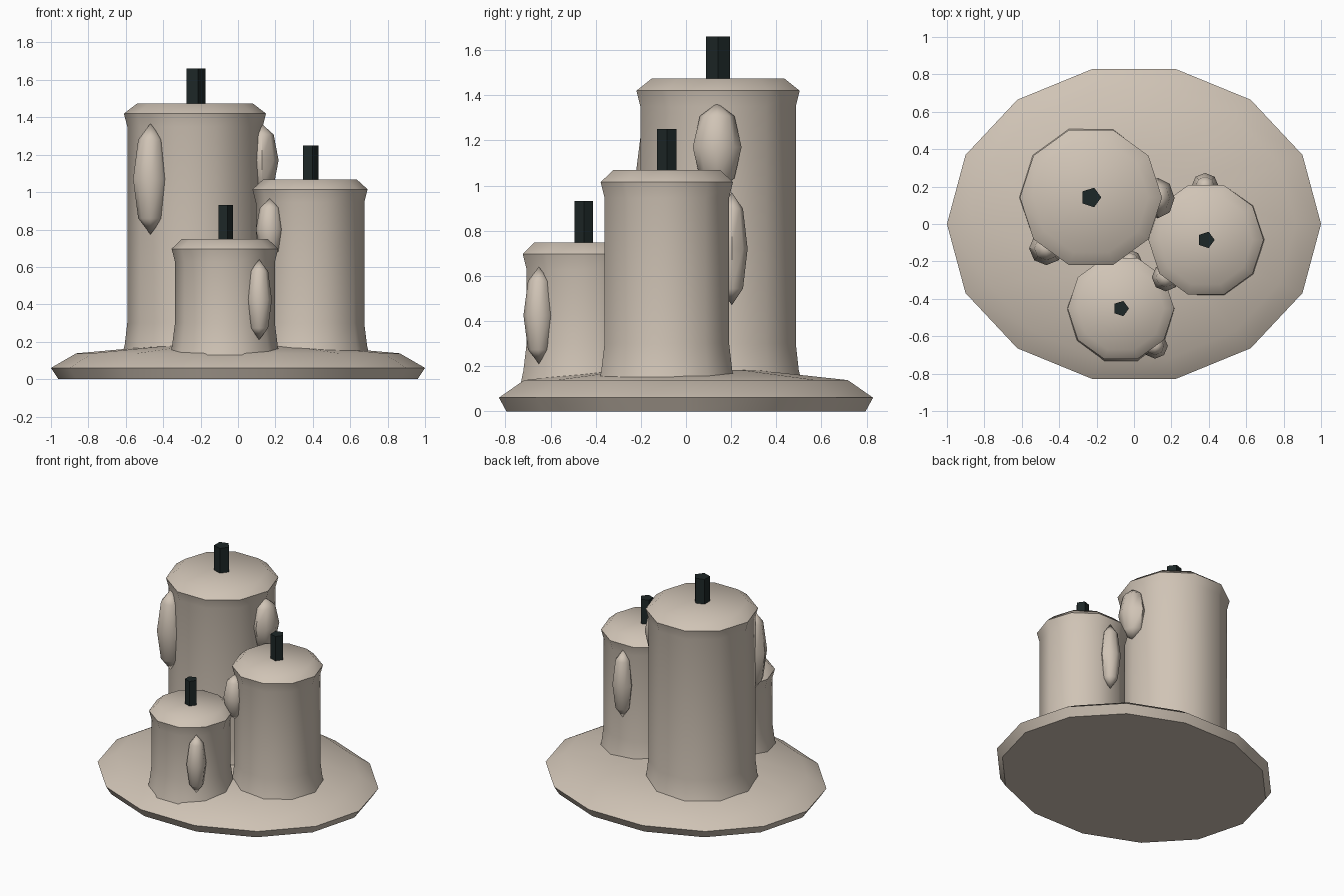
import bpy, bmesh, math

if "Cube" in bpy.data.objects:
    bpy.data.objects.remove(bpy.data.objects["Cube"])


def material(name, rgb):
    m = bpy.data.materials.new(name)
    m.diffuse_color = (*rgb, 1)
    m.use_nodes = True
    m.node_tree.nodes["Principled BSDF"].inputs["Base Color"].default_value = m.diffuse_color
    return m


WAX = material("warm_beige_wax", (0.63, 0.55, 0.465))
DARK = material("charred_wick", (0.012, 0.02, 0.02))


def finish(bm, name, mat, smooth=True):
    bmesh.ops.recalc_face_normals(bm, faces=bm.faces)
    me = bpy.data.meshes.new(name)
    bm.to_mesh(me)
    bm.free()
    me.materials.append(mat)
    ob = bpy.data.objects.new(name, me)
    bpy.context.collection.objects.link(ob)
    if smooth:
        bpy.ops.object.select_all(action='DESELECT')
        bpy.context.view_layer.objects.active = ob
        ob.select_set(True)
        bpy.ops.object.shade_smooth_by_angle(angle=math.radians(45))
    return ob


def lathe(name, profile, sides, center, mat, ysc=1.0, smooth=True):
    """Closed turned solid from (radius, z) rings, first vertex on +x."""
    bm = bmesh.new()
    rings = []
    for r, z in profile:
        if r == 0:
            rings.append([bm.verts.new((*center, z))] * sides)
            continue
        rings.append([bm.verts.new((center[0] + r * math.cos(math.tau * i / sides),
                                    center[1] + r * ysc * math.sin(math.tau * i / sides), z))
                      for i in range(sides)])
    for a, b in zip(rings, rings[1:]):
        for i in range(sides):
            j = (i + 1) % sides
            bm.faces.new(list(dict.fromkeys((a[i], a[j], b[j], b[i]))))
    for (r, z), ring in ((profile[0], rings[0]), (profile[-1], rings[-1])):
        if r > 0:
            bm.faces.new(ring)
    return finish(bm, name, mat, smooth)


def drip(name, x, y, z, rx, ry, rz):
    """Low-poly wax run, half sunk into the candle side."""
    s = math.sqrt(0.5)
    prof = [(0, z - rz), (rx * s, z - rz * s), (rx, z), (rx * s, z + rz * s), (0, z + rz)]
    lathe(name, prof, 8, (x, y), WAX, ry / rx)


# oval pool of wax
lathe("wax_base", [(0.96, 0), (1.0, 0.06), (0.865, 0.138), (0.4, 0.18), (0, 0.19)],
      14, (0, 0), WAX, 0.85)

# candles: centre, rim radius, rim height, top height, wick radius, wick top
candles = {
    "tall": (-0.23, 0.142, 0.38, 1.42, 1.475, 0.055, 1.66),
    "medium": (0.385, -0.085, 0.308, 1.015, 1.068, 0.046, 1.25),
    "small": (-0.07, -0.452, 0.285, 0.697, 0.748, 0.043, 0.932),
}
for label, (x, y, r, rim, top, wr, wtop) in candles.items():
    lathe(label + "_candle",
          [(r * 1.04, 0.115), (r * 0.99, 0.18), (r - 0.018, 0.3), (r - 0.018, rim - 0.07),
           (r, rim), (r * 0.81, top)], 10, (x, y), WAX)
    lathe(label + "_wick", [(wr, top - 0.06), (wr, wtop)], 5, (x, y), DARK, smooth=False)

# wax drips
drip("tall_front_drip", -0.468, -0.13, 1.07, 0.093, 0.09, 0.297)
drip("tall_side_drip", 0.127, 0.138, 1.17, 0.09, 0.108, 0.195)
drip("medium_back_drip", 0.38, 0.203, 0.72, 0.072, 0.07, 0.25)
drip("medium_left_drip", 0.17, -0.285, 0.80, 0.075, 0.075, 0.165)
drip("small_front_drip", 0.113, -0.652, 0.425, 0.068, 0.068, 0.215)
drip("small_back_drip", -0.02, -0.195, 0.45, 0.06, 0.055, 0.17)
